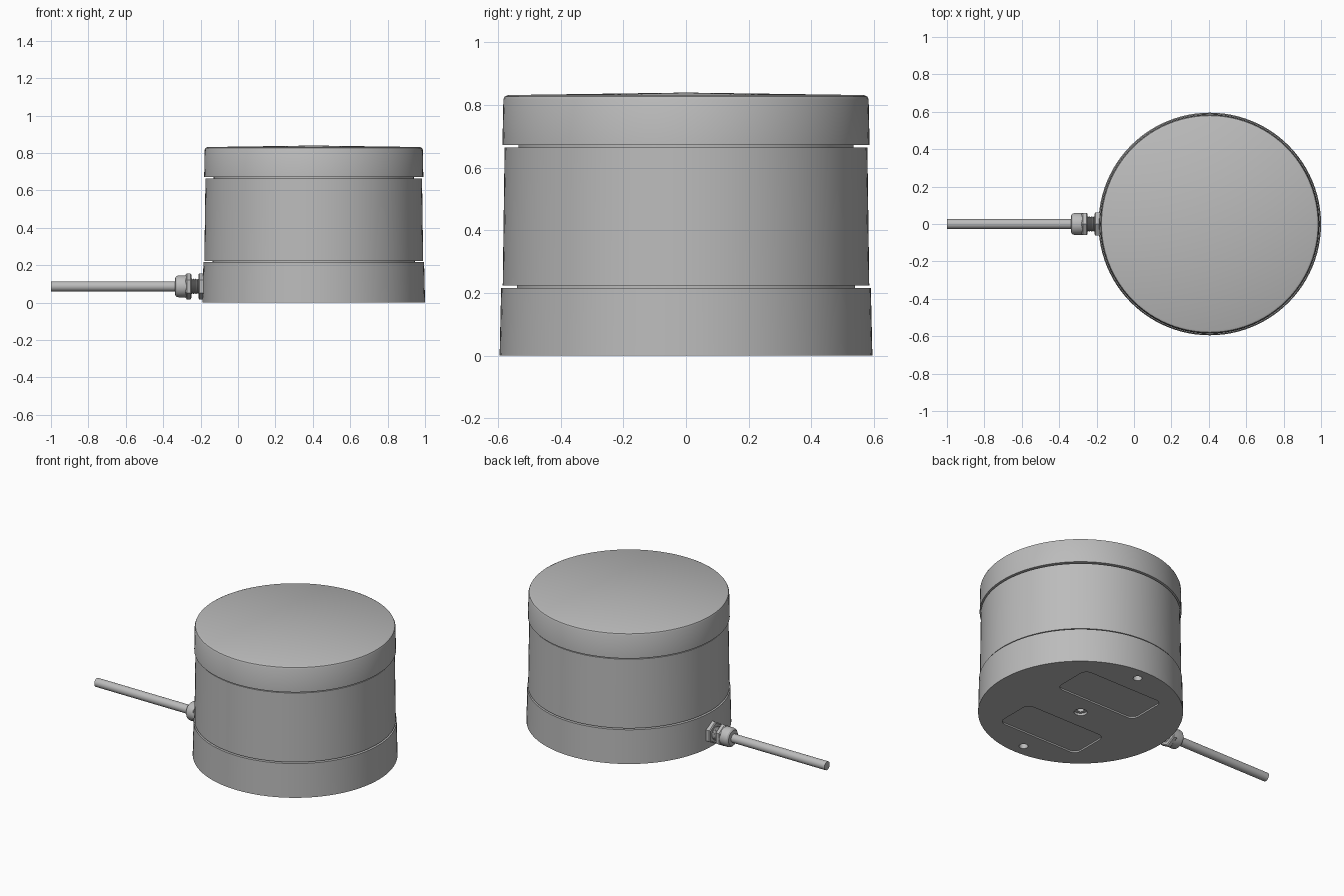
import bpy, bmesh, math
from mathutils import Matrix

cube = bpy.data.objects.get("Cube")
if cube:
    bpy.data.objects.remove(cube, do_unlink=True)

AXIS_X = 0.405    # centre of the round housing
CABLE_Z = 0.087   # height of the cable axis

steel = bpy.data.materials.new("grey_steel")
steel.use_nodes = True
steel.diffuse_color = (0.5, 0.5, 0.5, 1)
steel.node_tree.nodes["Principled BSDF"].inputs["Base Color"].default_value = (0.5, 0.5, 0.5, 1)


def activate(obj):
    bpy.ops.object.select_all(action='DESELECT')
    obj.select_set(True)
    bpy.context.view_layer.objects.active = obj


def finish(obj):
    activate(obj)
    bpy.ops.object.shade_smooth_by_angle(angle=math.radians(30))


def to_object(name, bm):
    mesh = bpy.data.meshes.new(name)
    bmesh.ops.recalc_face_normals(bm, faces=bm.faces)
    bm.to_mesh(mesh)
    bm.free()
    mesh.materials.append(steel)
    obj = bpy.data.objects.new(name, mesh)
    bpy.context.collection.objects.link(obj)
    return obj


def lathe(name, profile, segments=96, sideways=False):
    """Spin (radius, distance) points; sideways runs along -x on the cable axis."""
    bm = bmesh.new()
    verts = [bm.verts.new((r, 0, d)) for r, d in profile]
    edges = [bm.edges.new(pair) for pair in zip(verts, verts[1:])]
    bmesh.ops.spin(bm, geom=verts + edges, cent=(0, 0, 0), axis=(0, 0, 1),
                   angle=math.tau, steps=segments)
    bmesh.ops.remove_doubles(bm, verts=bm.verts, dist=0.0001)
    if sideways:
        place = Matrix.Translation((0, 0, CABLE_Z)) @ Matrix.Rotation(-math.pi / 2, 4, 'Y')
    else:
        place = Matrix.Translation((AXIS_X, 0, 0))
    bm.transform(place)
    obj = to_object(name, bm)
    finish(obj)
    return obj


def cut(target, cutter):
    cutter.hide_render = True
    mod = target.modifiers.new("cut", 'BOOLEAN')
    mod.operation = 'DIFFERENCE'
    mod.solver = 'EXACT'
    mod.object = cutter
    activate(target)
    bpy.ops.object.modifier_apply(modifier=mod.name)
    bpy.data.objects.remove(cutter, do_unlink=True)


def round_cutter(radius, depth, y):
    bm = bmesh.new()
    bmesh.ops.create_cone(bm, cap_ends=True, segments=24, radius1=radius, radius2=radius,
                          depth=2 * depth, matrix=Matrix.Translation((AXIS_X, y, 0)))
    return to_object("hole_cutter", bm)


def pocket_cutter(y):
    bm = bmesh.new()
    bmesh.ops.create_cube(bm, size=1)
    bm.transform(Matrix.Translation((AXIS_X, y, 0)) @ Matrix.Diagonal((0.58, 0.26, 0.02, 1)))
    upright = [e for e in bm.edges if abs(e.verts[0].co.z - e.verts[1].co.z) > 0.01]
    bmesh.ops.bevel(bm, geom=upright, offset=0.045, segments=6, profile=0.5, affect='EDGES')
    return to_object("pocket_cutter", bm)


# Housing: base ring, middle drum and domed lid, separated by thin grooves
base = lathe("base", [(0, 0), (0.595, 0), (0.59, 0.217), (0.54, 0.217), (0.54, 0.224), (0, 0.224)])
lathe("drum", [(0, 0.224), (0.585, 0.224), (0.579, 0.664), (0.535, 0.664), (0.535, 0.672), (0, 0.672)])
lathe("lid", [(0, 0.672), (0.586, 0.672), (0.583, 0.818), (0.579, 0.827), (0.569, 0.832), (0, 0.84)])

# Underside: two shallow pockets, two mounting holes, stepped centre hole
for side in (-1, 1):
    cut(base, pocket_cutter(side * 0.26))
    cut(base, round_cutter(0.026, 0.06, side * 0.515))
cut(base, round_cutter(0.038, 0.015, 0))
cut(base, round_cutter(0.02, 0.06, 0))
finish(base)

# Cable gland: lock nut, threaded neck, hexagon collar, rounded cap
lathe("lock_nut", [(0, 0.17), (0.07, 0.17), (0.07, 0.207), (0.062, 0.212), (0, 0.212)], 6, True)
thread = [(0, 0.205)]
for i in range(5):
    start = 0.206 + i * 0.009
    thread += [(0.036, start), (0.042, start + 0.0045)]
lathe("threaded_neck", thread + [(0.036, 0.251), (0, 0.251)], 32, True)
lathe("gland_collar", [(0, 0.249), (0.062, 0.249), (0.069, 0.254), (0.069, 0.274),
                       (0.062, 0.28), (0, 0.28)], 6, True)
lathe("gland_cap", [(0, 0.275), (0.058, 0.275), (0.059, 0.315), (0.056, 0.327),
                    (0.048, 0.335), (0.03, 0.338), (0, 0.338)], 32, True)

# Cable
lathe("cable", [(0, 0.33), (0.027, 0.33), (0.027, 1), (0, 1)], 32, True)
